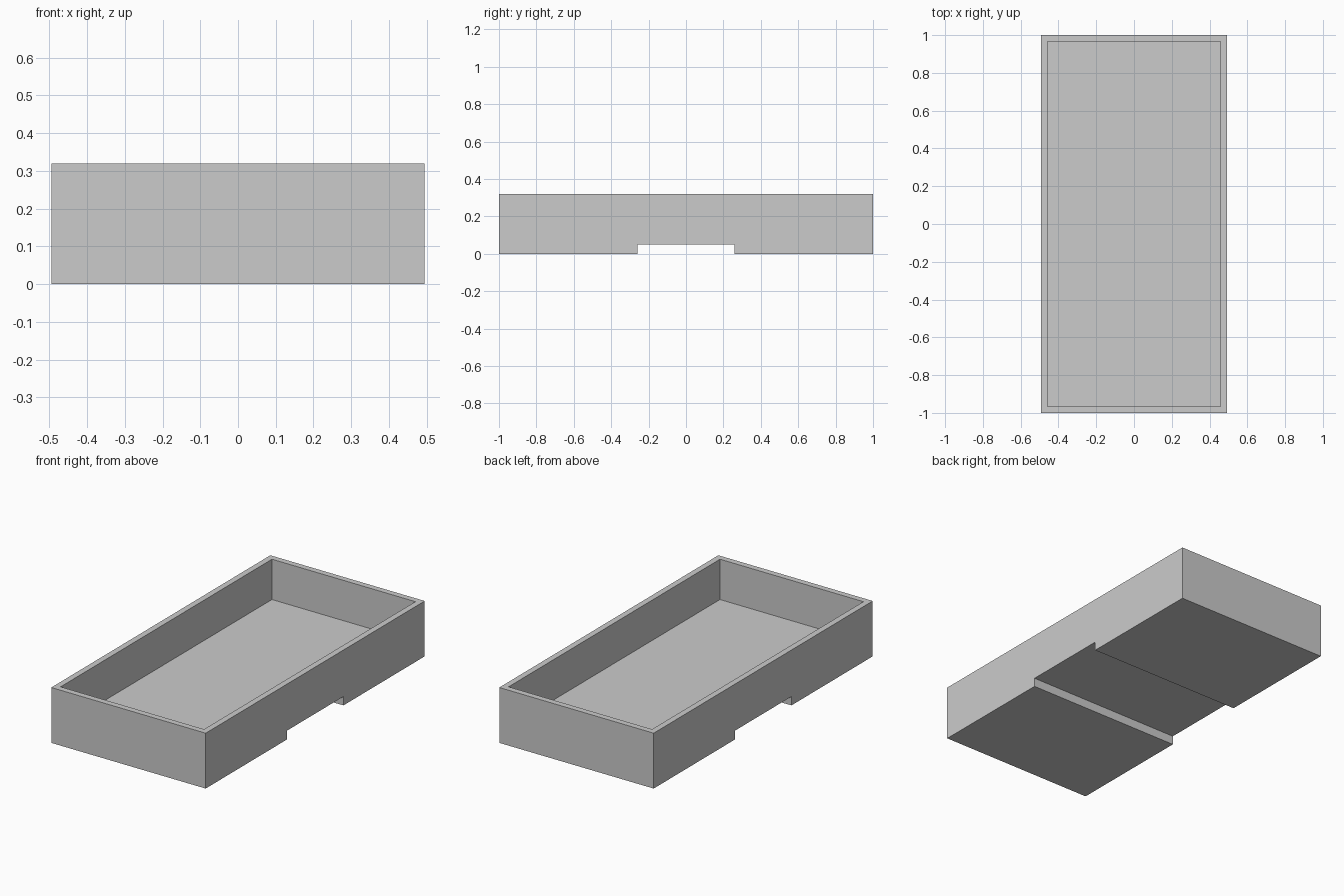
import bpy
import bmesh

# Remove the default object
cube = bpy.data.objects.get("Cube")
if cube:
    bpy.data.objects.remove(cube, do_unlink=True)

HALF_X, HALF_Y, HEIGHT = 0.4935, 1.0, 0.32
WALL, FLOOR_Z = 0.035, 0.087
NOTCH_Y, NOTCH_Z = 0.258, 0.051

# Plain grey material
grey = bpy.data.materials.new("plain grey")
grey.use_nodes = True
colour = (0.6, 0.6, 0.6, 1.0)
grey.diffuse_color = colour
grey.node_tree.nodes["Principled BSDF"].inputs["Base Color"].default_value = colour

# Side profile with the underside channel, extruded across the width
bm = bmesh.new()
half = [(NOTCH_Y, NOTCH_Z), (NOTCH_Y, 0), (HALF_Y, 0), (HALF_Y, HEIGHT)]
profile = half + [(-y, z) for y, z in reversed(half)]
side = bm.faces.new([bm.verts.new((-HALF_X, y, z)) for y, z in profile])
result = bmesh.ops.extrude_face_region(bm, geom=[side])
moved = [v for v in result["geom"] if isinstance(v, bmesh.types.BMVert)]
bmesh.ops.translate(bm, verts=moved, vec=(2 * HALF_X, 0, 0))
bmesh.ops.recalc_face_normals(bm, faces=bm.faces)

# Rim and hollow: inset the top face, then sink it to the floor
top = max(bm.faces, key=lambda f: f.calc_center_median().z)
bmesh.ops.inset_region(bm, faces=[top], thickness=WALL, use_even_offset=True)
well = bmesh.ops.extrude_discrete_faces(bm, faces=[top])["faces"][0]
bmesh.ops.translate(bm, verts=well.verts, vec=(0, 0, FLOOR_Z - HEIGHT))
bmesh.ops.recalc_face_normals(bm, faces=bm.faces)

# Tray object
mesh = bpy.data.meshes.new("tray")
bm.to_mesh(mesh)
bm.free()
mesh.materials.append(grey)
tray = bpy.data.objects.new("tray", mesh)
bpy.context.collection.objects.link(tray)
